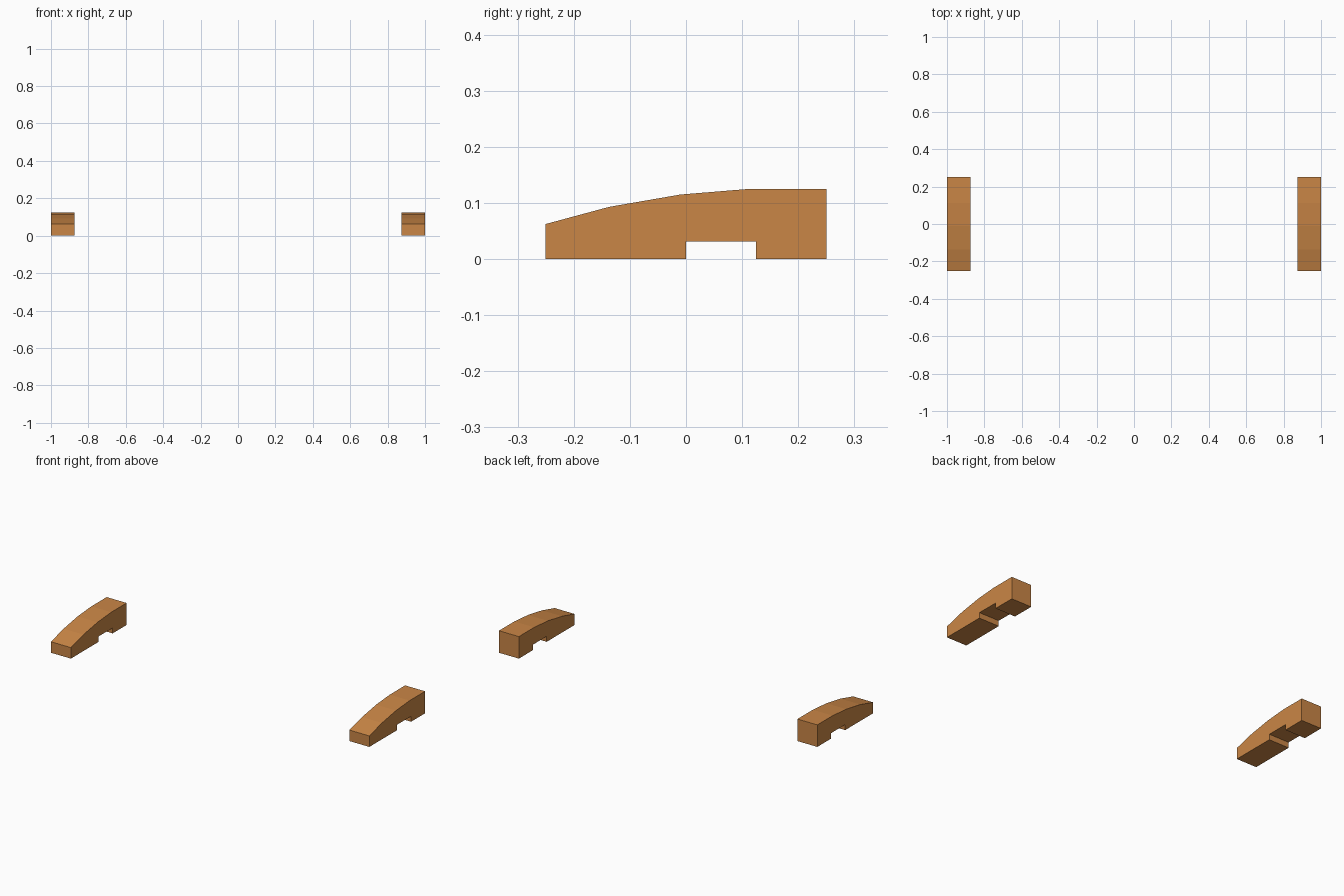
import bpy, bmesh

if "Cube" in bpy.data.objects:
    bpy.data.objects.remove(bpy.data.objects["Cube"])

wood = bpy.data.materials.new("warm_orange_brown")
wood.diffuse_color = (0.59, 0.24, 0.061, 1)
wood.use_nodes = True
wood.node_tree.nodes["Principled BSDF"].inputs["Base Color"].default_value = wood.diffuse_color

# Side profile (y, z): notched underside, gently arched top
PROFILE = [(-0.25, 0), (0, 0), (0, 0.031), (0.125, 0.031), (0.125, 0), (0.25, 0),
           (0.25, 0.125), (0.112, 0.125), (-0.01, 0.115), (-0.137, 0.093), (-0.25, 0.0625)]
WIDTH = 0.125


def make_runner(name, x0):
    """Extrude the side profile along x from x0."""
    bm = bmesh.new()
    face = bm.faces.new([bm.verts.new((x0, y, z)) for y, z in PROFILE])
    ext = bmesh.ops.extrude_face_region(bm, geom=[face], use_keep_orig=True)
    verts = [g for g in ext["geom"] if isinstance(g, bmesh.types.BMVert)]
    bmesh.ops.translate(bm, vec=(WIDTH, 0, 0), verts=verts)
    bmesh.ops.recalc_face_normals(bm, faces=bm.faces)
    mesh = bpy.data.meshes.new(name)
    bm.to_mesh(mesh)
    bm.free()
    mesh.materials.append(wood)
    obj = bpy.data.objects.new(name, mesh)
    bpy.context.collection.objects.link(obj)


# Matching pair of arched blocks
make_runner("left_arched_block", -1.0)
make_runner("right_arched_block", 1.0 - WIDTH)
